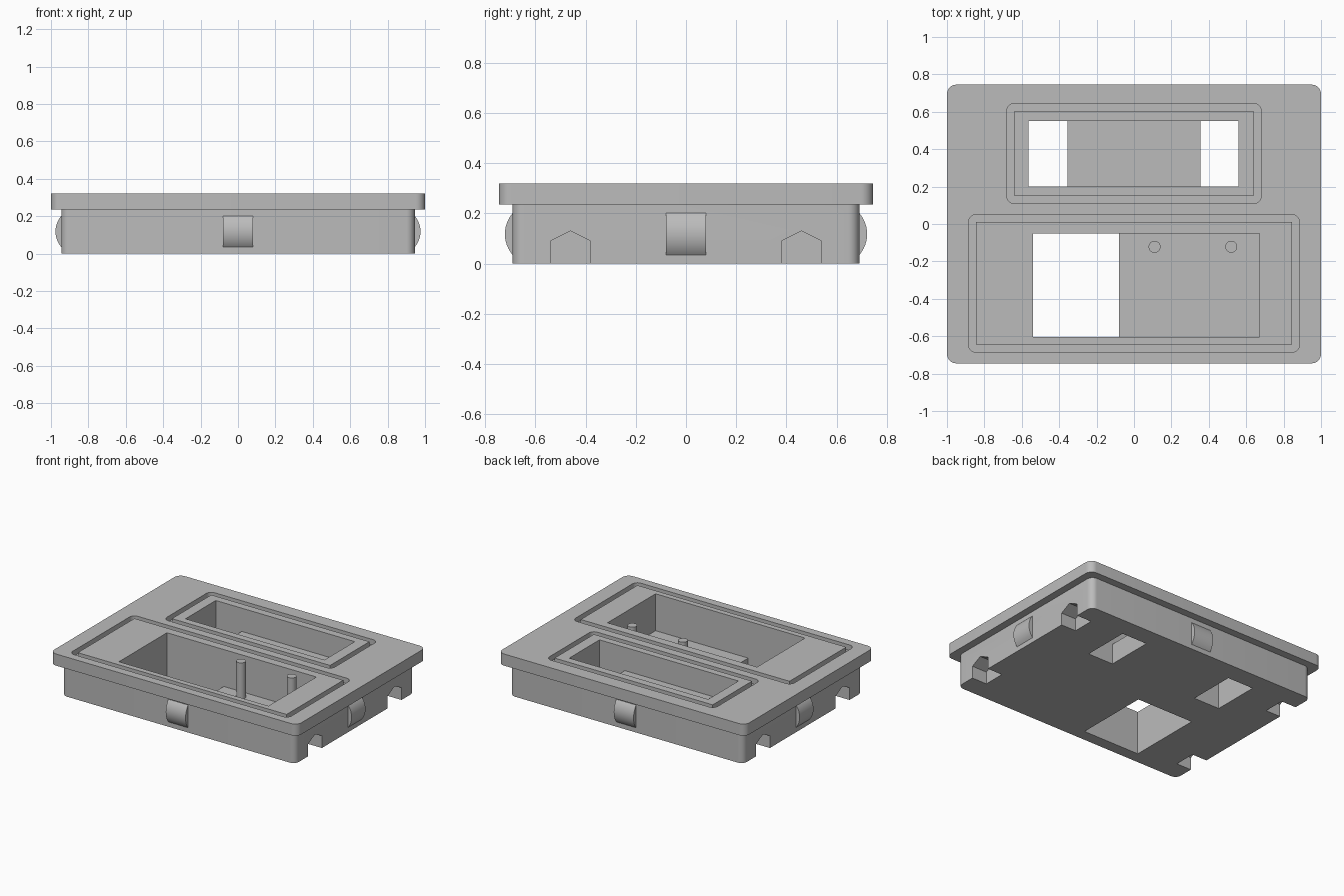
import bpy
import bmesh
from math import pi, cos, sin, asin, radians
from mathutils import Matrix, Vector

cube = bpy.data.objects.get("Cube")
if cube:
    bpy.data.objects.remove(cube, do_unlink=True)

grey = bpy.data.materials.new("plain grey")
grey.use_nodes = True
grey.diffuse_color = (0.5, 0.5, 0.5, 1)
grey.node_tree.nodes["Principled BSDF"].inputs["Base Color"].default_value = (0.5, 0.5, 0.5, 1)

TOP, STEP = 0.32, 0.235      # top of the plate, underside of the plate


def prism(name, outline, low, high, matrix=Matrix()):
    """Extrude a 2D outline from low to high, then place it."""
    bm = bmesh.new()
    base = bm.faces.new([bm.verts.new((x, y, low)) for x, y in outline])
    made = bmesh.ops.extrude_face_region(bm, geom=[base])["geom"]
    bmesh.ops.translate(bm, vec=(0, 0, high - low),
                        verts=[v for v in made if isinstance(v, bmesh.types.BMVert)])
    bmesh.ops.transform(bm, matrix=matrix, verts=bm.verts)
    bmesh.ops.recalc_face_normals(bm, faces=bm.faces)
    mesh = bpy.data.meshes.new(name)
    bm.to_mesh(mesh)
    bm.free()
    mesh.materials.append(grey)
    obj = bpy.data.objects.new(name, mesh)
    bpy.context.collection.objects.link(obj)
    return obj


def rect(x0, x1, y0, y1, r=0.0, steps=8):
    """Rectangle outline, with rounded corners when r is given."""
    if not r:
        return [(x0, y0), (x1, y0), (x1, y1), (x0, y1)]
    centres = [(x1 - r, y1 - r), (x0 + r, y1 - r), (x0 + r, y0 + r), (x1 - r, y0 + r)]
    return [(cx + r * cos(pi / 2 * (q + i / steps)), cy + r * sin(pi / 2 * (q + i / steps)))
            for q, (cx, cy) in enumerate(centres) for i in range(steps + 1)]


def activate(obj):
    bpy.ops.object.select_all(action='DESELECT')
    obj.select_set(True)
    bpy.context.view_layer.objects.active = obj


def cut(obj, cutter):
    mod = obj.modifiers.new("cut", 'BOOLEAN')
    mod.operation, mod.solver, mod.object = 'DIFFERENCE', 'EXACT', cutter
    activate(obj)
    bpy.ops.object.modifier_apply(modifier=mod.name)
    bpy.data.objects.remove(cutter, do_unlink=True)


# Body and the wider top plate
body = prism("body", rect(-0.945, 0.945, -0.69, 0.69, 0.045), 0, STEP)
plate = prism("top_plate", rect(-1, 1, -0.745, 0.745, 0.05), STEP, TOP)

# Two pockets through everything
pockets = [(-0.565, 0.56, 0.2, 0.55), (-0.54, 0.67, -0.605, -0.05)]
for p in pockets:
    for part in (body, plate):
        cut(part, prism("pocket_cutter", rect(*p), -0.1, TOP + 0.1))

# A groove around each pocket: sharp inside, rounded outside
GROOVE = 0.04
for x, y0, y1 in [(0.64, 0.15, 0.605), (0.845, -0.645, 0.01)]:
    g = GROOVE
    ring = prism("groove_cutter", rect(-x - g, x + g, y0 - g, y1 + g, g), TOP - g, TOP + 0.1)
    cut(ring, prism("groove_core", rect(-x, x, y0, y1), 0, TOP + 0.2))
    cut(plate, ring)

# Pointed notches at the foot of both ends
house = [(-0.08, -0.05), (0.08, -0.05), (0.08, 0.09), (0, 0.13), (-0.08, 0.09)]
# Profile x runs along world y, profile y along world z, depth along world x
end_frame = Matrix(((0, 0, 1, 0), (1, 0, 0, 0), (0, 1, 0, 0), (0, 0, 0, 1)))
for side in (-1, 1):
    for y in (-0.46, 0.46):
        low, high = sorted((side * 0.825, side * 1.1))
        cut(body, prism("notch_cutter", house, low, high,
                        Matrix.Translation((0, y, 0)) @ end_frame))

# Partial pocket floors
prism("rear_pocket_floor", rect(-0.355, 0.355, 0.2, 0.55), 0, 0.15)
prism("front_pocket_floor", rect(-0.08, 0.67, -0.605, -0.05), 0, 0.05)

# Posts on the front pocket floor
smooth = [body, plate]
for i, x in enumerate((0.11, 0.52)):
    circle = [(x + 0.032 * cos(a * pi / 12), -0.122 + 0.032 * sin(a * pi / 12)) for a in range(24)]
    smooth.append(prism("post_%d" % (i + 1), circle, 0.05, TOP - 0.005))

# Curved snap bumps, one in the middle of each side
half, bulge = 0.083, 0.031
radius = (half ** 2 + bulge ** 2) / (2 * bulge)
span = asin(half / radius)
arc = [(radius * cos(span * t / 8) - radius + bulge, radius * sin(span * t / 8))
       for t in range(-8, 9)]
arc = [(-0.01, -half)] + arc + [(-0.01, half)]
for name, turn, wall in [("left", 0, 0.945), ("back", 90, 0.69),
                         ("right", 180, 0.945), ("front", 270, 0.69)]:
    place = (Matrix.Rotation(radians(turn), 4, 'Z')
             @ Matrix.Translation(Vector((wall, 0, 0.118)))
             @ Matrix.Rotation(pi / 2, 4, 'X'))
    smooth.append(prism(name + "_snap_bump", arc, -0.08, 0.08, place))

for obj in smooth:
    activate(obj)
    bpy.ops.object.shade_smooth_by_angle(angle=radians(30))
